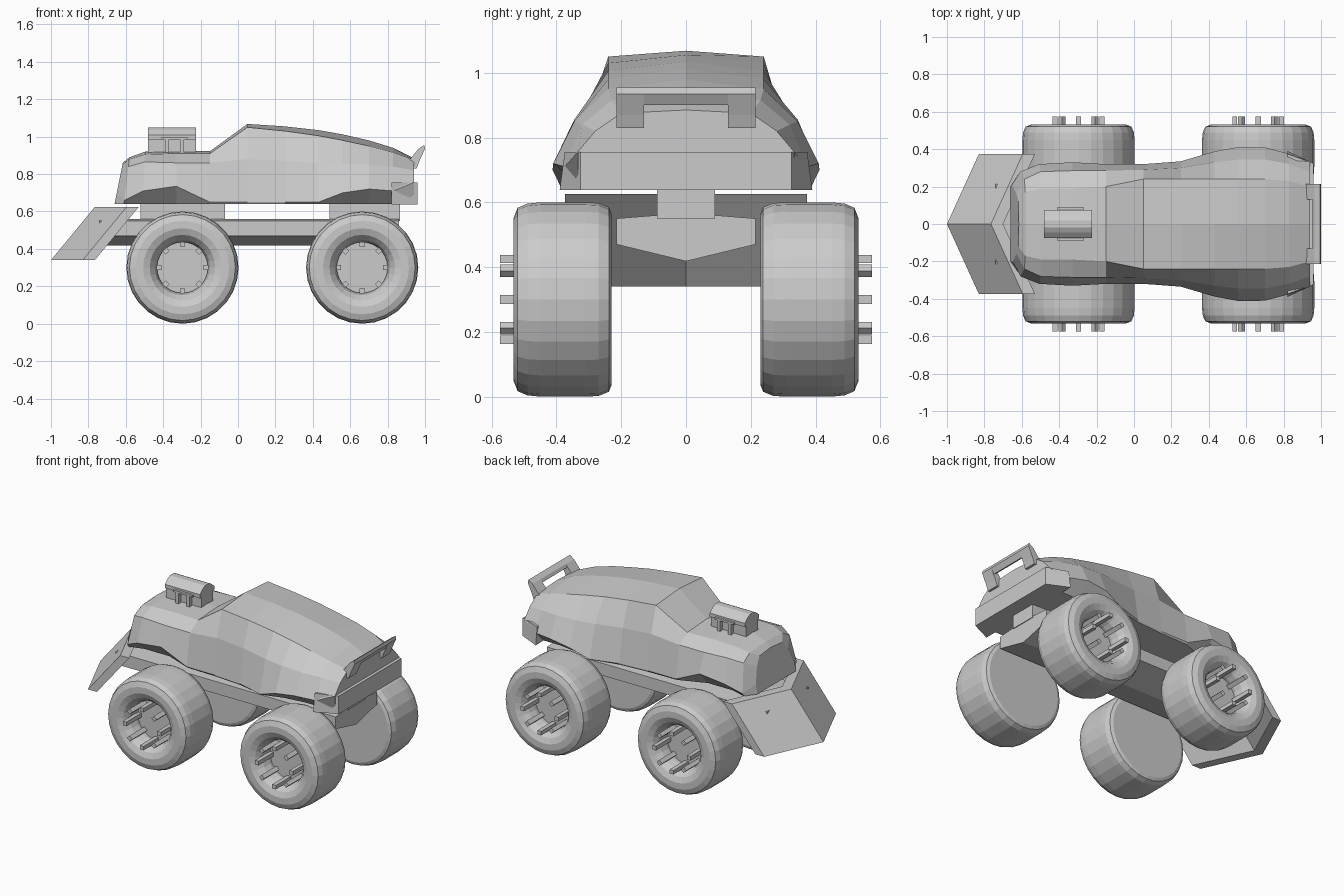
import bpy, bmesh
from math import sin, cos, pi

if "Cube" in bpy.data.objects:
    bpy.data.objects.remove(bpy.data.objects["Cube"])


def mesh(name, verts, faces):
    me = bpy.data.meshes.new(name)
    bm = bmesh.new()
    vs = [bm.verts.new(v) for v in verts]
    for f in faces:
        bm.faces.new([vs[i] for i in f])
    bmesh.ops.recalc_face_normals(bm, faces=bm.faces)
    bm.to_mesh(me)
    bm.free()
    ob = bpy.data.objects.new(name, me)
    bpy.context.collection.objects.link(ob)
    return ob


def loft(name, rings, caps=True):
    """Skin closed rings of equal point count."""
    n = len(rings[0])
    faces = [(r * n + i, r * n + (i + 1) % n, (r + 1) * n + (i + 1) % n, (r + 1) * n + i)
             for r in range(len(rings) - 1) for i in range(n)]
    if caps:
        faces += [tuple(range(n)), tuple((len(rings) - 1) * n + i for i in range(n))]
    return mesh(name, [p for ring in rings for p in ring], faces)


def extrude_x(name, yz, x0, x1):
    return loft(name, [[(x, y, z) for y, z in yz] for x in (x0, x1)])


def extrude_y(name, xz, y0, y1):
    return loft(name, [[(x, y, z) for x, z in xz] for y in (y0, y1)])


def box(name, x0, x1, y0, y1, z0, z1):
    return extrude_x(name, [(y0, z0), (y1, z0), (y1, z1), (y0, z1)], x0, x1)


# Body shell: x, lean, roof z, roof edge y z, belt y z, widest y z, sill y
stations = [
    (-.66, .20, .86, .12, .85, .16, .80, .20, .70, .20),
    (-.61, .12, .89, .17, .88, .24, .84, .28, .66, .27),
    (-.51, .05, .92, .19, .905, .28, .865, .32, .71, .24),
    (-.33, 0, .922, .19, .91, .285, .86, .33, .735, .24),
    (-.15, 0, .922, .20, .91, .285, .86, .32, .65, .31),
    (.05, 0, 1.068, .24, 1.05, .29, .88, .32, .65, .315),
    (.25, 0, 1.055, .24, 1.03, .30, .87, .335, .65, .33),
    (.43, 0, 1.035, .24, 1.005, .33, .86, .388, .65, .37),
    (.56, 0, 1.012, .24, .98, .345, .855, .412, .70, .33),
    (.70, 0, .98, .24, .95, .345, .85, .41, .72, .31),
    (.83, 0, .94, .23, .915, .32, .84, .375, .71, .31),
    (.94, 0, .885, .20, .875, .28, .82, .335, .755, .33),
]
rings = []
for x, lean, zt, y1, z1, y2, z2, y3, z3, y4 in stations:
    half = [(y4, .64), (y3, z3), (y2, z2), (y1, z1)]
    ring = half + [(0, zt)] + [(-y, z) for y, z in reversed(half)]
    rings.append([(x + lean * (z - .64), y, z) for y, z in ring])
loft("body_shell", rings)

# Rear bumper panel
bumper = [(.82, .39), (.96, .325), (.96, -.325), (.82, -.39)]
loft("rear_bumper", [[(x, y * (1 if x > .9 or z < .7 else .96), z) for x, y in bumper]
                     for z in (.638, .755)])

# Rear spoiler: two slanted pillars and a top bar
pillar = [(.87, .83), (.955, .83), (.97, .87), (1.0, .935), (.995, .955), (.965, .935), (.925, .885)]
for side, tag in ((1, "left"), (-1, "right")):
    extrude_y("spoiler_pillar_" + tag, pillar, side * .13, side * .215)
extrude_y("spoiler_bar", [(.98, .90), (1.0, .935), (.995, .955), (.965, .935), (.955, .915)], -.13, .13)

# Chassis beam with a V-shaped belly, and the body mounts on top of it
belly = [(0, .418), (.215, .47), (.215, .55), (.09, .56), (-.09, .56), (-.215, .55), (-.215, .47)]
extrude_x("chassis_beam", belly, -.74, .86)
box("front_body_mount", -.52, -.07, -.09, .09, .55, .645)
box("rear_body_mount", .49, .865, -.09, .09, .55, .645)

# V-shaped slanted plow blade
blade = [[(x + dx, y, z) for x, z, dx in
          ((xb, .34, 0), (xb + .235, .625, 0), (xb + .235, .625, .065), (xb, .34, .065))]
         for xb, y in ((-.83, -.373), (-1.0, 0), (-.83, .373))]
loft("plow_blade", blade)

# Engine blower on the hood
scoop = [(-.075, .985), (.075, .985), (.075, 1.01), (.045, 1.035), (.02, 1.048),
         (-.02, 1.048), (-.045, 1.035), (-.075, 1.01)]
extrude_x("blower_top", scoop, -.48, -.225)
box("blower_base", -.48, -.225, -.06, .06, .90, .99)
for side in (1, -1):
    box("blower_rail", -.41, -.27, side * .05, side * .09, .985, .998)
    for x in (-.38, -.30):
        box("blower_pipe", x - .011, x + .011, side * .065, side * .09, .90, .99)

# Wheels: turned tyre profile (radius, distance from centreline) plus eight lugs
profile = [(.265, .23), (.285, .238), (.298, .27), (.30, .31), (.30, .45), (.296, .49),
           (.283, .52), (.25, .533), (.21, .533), (.175, .518), (.148, .485), (.136, .44), (.136, .42)]
SEG = 28
for x, end in ((-.297, "front"), (.664, "rear")):
    for side, tag in ((1, "left"), (-1, "right")):
        loft(f"{end}_{tag}_wheel",
             [[(x + r * cos(2 * pi * i / SEG), side * y, .30 + r * sin(2 * pi * i / SEG))
               for i in range(SEG)] for r, y in profile])
        for k in range(8):
            c, s = cos(k * pi / 4), sin(k * pi / 4)
            lug = [(x + r * c - t * s, .30 + r * s + t * c)
                   for r, t in ((.112, -.014), (.138, -.014), (.138, .014), (.112, .014))]
            extrude_y(f"{end}_{tag}_lug", lug, side * .41, side * .575)
